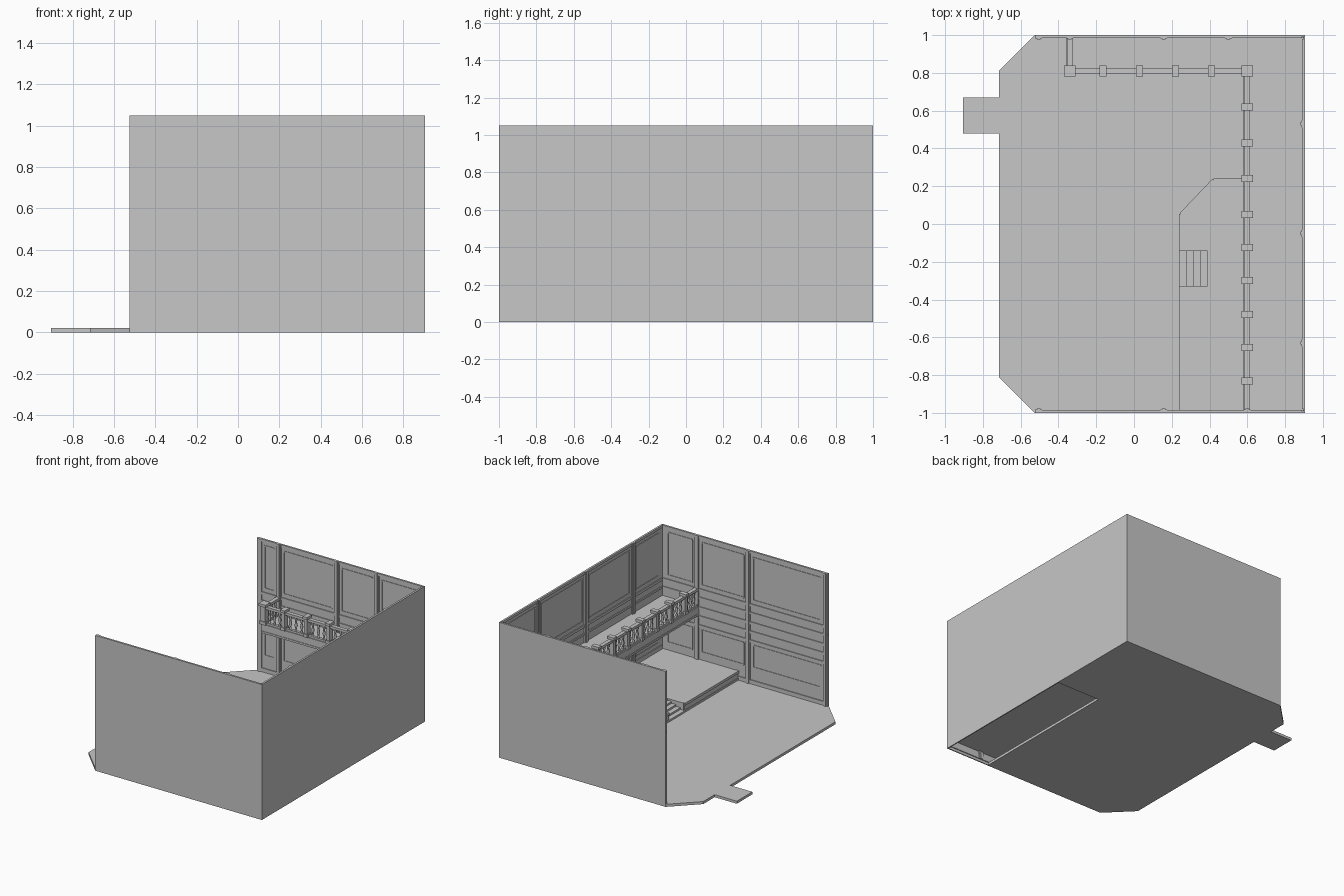
import bpy, bmesh, math
from mathutils import Vector

cube = bpy.data.objects.get("Cube")
if cube:
    bpy.data.objects.remove(cube)

grey = bpy.data.materials.new("plain_grey")
grey.use_nodes = True
tone = (0.57, 0.57, 0.57, 1)
grey.diffuse_color = tone
grey.node_tree.nodes["Principled BSDF"].inputs["Base Color"].default_value = tone


def finish(name, bm):
    bmesh.ops.recalc_face_normals(bm, faces=bm.faces)
    mesh = bpy.data.meshes.new(name)
    bm.to_mesh(mesh)
    bm.free()
    mesh.materials.append(grey)
    obj = bpy.data.objects.new(name, mesh)
    bpy.context.collection.objects.link(obj)
    return obj


def prism(bm, outline, low, high):
    """Upright solid over a flat outline."""
    face = bm.faces.new([bm.verts.new((x, y, low)) for x, y in outline])
    top = bmesh.ops.extrude_face_region(bm, geom=[face])["geom"]
    verts = [v for v in top if isinstance(v, bmesh.types.BMVert)]
    bmesh.ops.translate(bm, verts=verts, vec=(0, 0, high - low))


def bar(bm, start, end, width, low, high):
    """Straight bar centred on the line from start to end."""
    a, b = Vector(start), Vector(end)
    d = (b - a).normalized()
    n = Vector((-d.y, d.x)) * width / 2
    prism(bm, [a + n, a - n, b - n, b + n], low, high)


def block(bm, x, y, sx, sy, low, high):
    bar(bm, (x - sx / 2, y), (x + sx / 2, y), sy, low, high)


def solid(name, outline, low, high):
    bm = bmesh.new()
    prism(bm, outline, low, high)
    return finish(name, bm)


EAST, OPEN, HIGH, THICK = 0.905, -0.525, 1.05, 0.008
FLOOR, STAGE, DECK = 0.02, 0.09, 0.5

# Floor with clipped corners, entrance tab and an opening under the stage
solid("floor", [
    (OPEN, -1), (0.526, -1), (0.526, 0.23), (EAST, 0.23), (EAST, 1), (OPEN, 1),
    (-0.715, 0.81), (-0.715, 0.67), (-0.905, 0.67), (-0.905, 0.48),
    (-0.715, 0.48), (-0.715, -0.81)], 0, FLOOR)

# Three outer walls
for name, a, b in (("left_wall", (EAST - THICK / 2, -1), (EAST - THICK / 2, 1)),
                   ("back_wall", (OPEN, 1 - THICK / 2), (EAST, 1 - THICK / 2)),
                   ("front_wall", (OPEN, -1 + THICK / 2), (EAST, -1 + THICK / 2))):
    bm = bmesh.new()
    bar(bm, a, b, THICK, 0, HIGH)
    finish(name, bm)


# Wall panelling: pilasters, horizontal rails and thin panel frames
def panelling(name, place, first, last, posts, base):
    bm = bmesh.new()

    def strip(s, t, depth, low, high):
        mid = THICK + depth / 2
        bar(bm, place(s, mid), place(t, mid), depth, low, high)

    for p in posts:
        strip(p - 0.018, p + 0.018, 0.011, base, HIGH)
        strip(p - 0.009, p + 0.009, 0.015, base, HIGH)
    for low, high in ((base, base + 0.03), (0.34, 0.36), (0.41, 0.43),
                      (0.48, 0.5), (0.56, 0.575), (0.62, 0.64), (1.03, HIGH)):
        strip(first, last, 0.007, low, high)
    stops = sorted({first, last, *posts})
    for s, t in zip(stops, stops[1:]):
        if t - s < 0.12:
            continue
        s, t = s + 0.04, t - 0.04
        for low, high in ((0.15, 0.32), (0.67, 1.0)):
            for z in (low, high):
                strip(s, t, 0.004, z - 0.005, z + 0.005)
            for e in (s, t):
                strip(e - 0.005, e + 0.005, 0.004, low, high)
    finish(name, bm)


panelling("front_wall_panelling", lambda s, d: (s, -1 + d), OPEN, 0.89,
          (-0.505, 0.157, 0.6), FLOOR)
panelling("back_wall_panelling", lambda s, d: (s, 1 - d), OPEN, 0.89,
          (-0.505, -0.34, 0.157, 0.5), FLOOR)
panelling("left_wall_panelling", lambda s, d: (EAST - d, s), -0.98, 0.98,
          (-0.63, -0.05, 0.53), STAGE)

# Raised stage with a notch for the steps
SX, SD, S0, S1 = 0.25, 0.39, -0.33, -0.14
INNER = EAST - THICK
solid("stage_top", [
    (SX, -0.99), (SX, S0), (SD, S0), (SD, S1), (SX, S1), (SX, 0.05),
    (0.42, 0.23), (INNER, 0.23), (INNER, -0.99)], STAGE - 0.012, STAGE)

# Stage skirt with projecting lip and plinth
bm = bmesh.new()
runs = [((SX, -0.99), (SX, S0)), ((SX, S1), (SX, 0.053)),
        ((SX, 0.05), (0.422, 0.23)), ((0.42, 0.23), (INNER, 0.23))]
for a, b in runs:
    bar(bm, a, b, 0.01, FLOOR, STAGE - 0.01)
    bar(bm, a, b, 0.022, STAGE - 0.018, STAGE + 0.002)
    bar(bm, a, b, 0.018, FLOOR, FLOOR + 0.015)
for y in (S0, S1):
    bar(bm, (SX, y), (SD, y), 0.004, FLOOR, STAGE)
bar(bm, (SD, S0), (SD, S1), 0.004, FLOOR, STAGE)
finish("stage_skirt", bm)

# Steps
bm = bmesh.new()
tread = (SD - 0.24) / 4
for i in range(4):
    x = 0.24 + tread * (i + 0.5)
    block(bm, x, (S0 + S1) / 2, tread, S1 - S0, FLOOR, FLOOR + 0.014 * (i + 1))
finish("steps", bm)

# Gallery deck running round two walls
RX, RY, END = 0.6, 0.81, -0.34
deck = [(END - 0.015, 0.99), (END - 0.015, RY - 0.013), (RX - 0.015, RY - 0.013),
        (RX - 0.015, -0.99), (INNER, -0.99), (INNER, 0.99)]
solid("gallery_deck", deck, DECK - 0.07, DECK)
bm = bmesh.new()
for a, b in zip(deck[:3], deck[1:4]):
    for low in (DECK - 0.07, DECK - 0.015):
        bar(bm, a, b, 0.008, low, low + 0.015)
finish("deck_fascia_trim", bm)

# Gallery railing: newels, rails and turned balusters
xs = [END, -0.165, 0.028, 0.22, 0.41, RX]
ys = [RY, 0.62, 0.43, 0.24, 0.05, -0.125, -0.3, -0.48, -0.655, -0.83]
newels = [(x, RY) for x in xs] + [(RX, y) for y in ys[1:]]

bm = bmesh.new()
for x, y in newels:
    corner = y == RY and x in (END, RX)
    sx = 0.06 if corner or y != RY else 0.037
    sy = 0.06 if corner or y == RY else 0.037
    block(bm, x, y, sx * 0.7, sy * 0.7, DECK, 0.645)
    block(bm, x, y, sx * 0.9, sy * 0.9, DECK, DECK + 0.025)
    block(bm, x, y, sx, sy, 0.64, 0.66)
finish("railing_newels", bm)

bm = bmesh.new()
for a, b in (((END, 0.99), (END, RY)), ((END, RY), (RX, RY)), ((RX, RY), (RX, -0.99))):
    bar(bm, a, b, 0.03, 0.62, 0.64)
    bar(bm, a, b, 0.022, DECK, DECK + 0.015)
finish("railing_rails", bm)

profile = [(0.008, 0), (0.008, 0.015), (0.005, 0.022), (0.012, 0.045),
           (0.006, 0.075), (0.009, 0.085), (0.009, 0.108)]
bm = bmesh.new()
path = [(END, 0.99)] + newels + [(RX, -0.99)]
sides = 8
for a, b in zip(path, path[1:]):
    for k in range(1, 4):
        spot = Vector(a).lerp(Vector(b), k / 4)
        rings = [[bm.verts.new((spot.x + r * math.cos(math.tau * i / sides),
                                spot.y + r * math.sin(math.tau * i / sides),
                                DECK + 0.013 + h)) for i in range(sides)]
                 for r, h in profile]
        for lower, upper in zip(rings, rings[1:]):
            for i in range(sides):
                j = (i + 1) % sides
                bm.faces.new((lower[i], lower[j], upper[j], upper[i]))
balusters = finish("railing_balusters", bm)
for poly in balusters.data.polygons:
    poly.use_smooth = True
